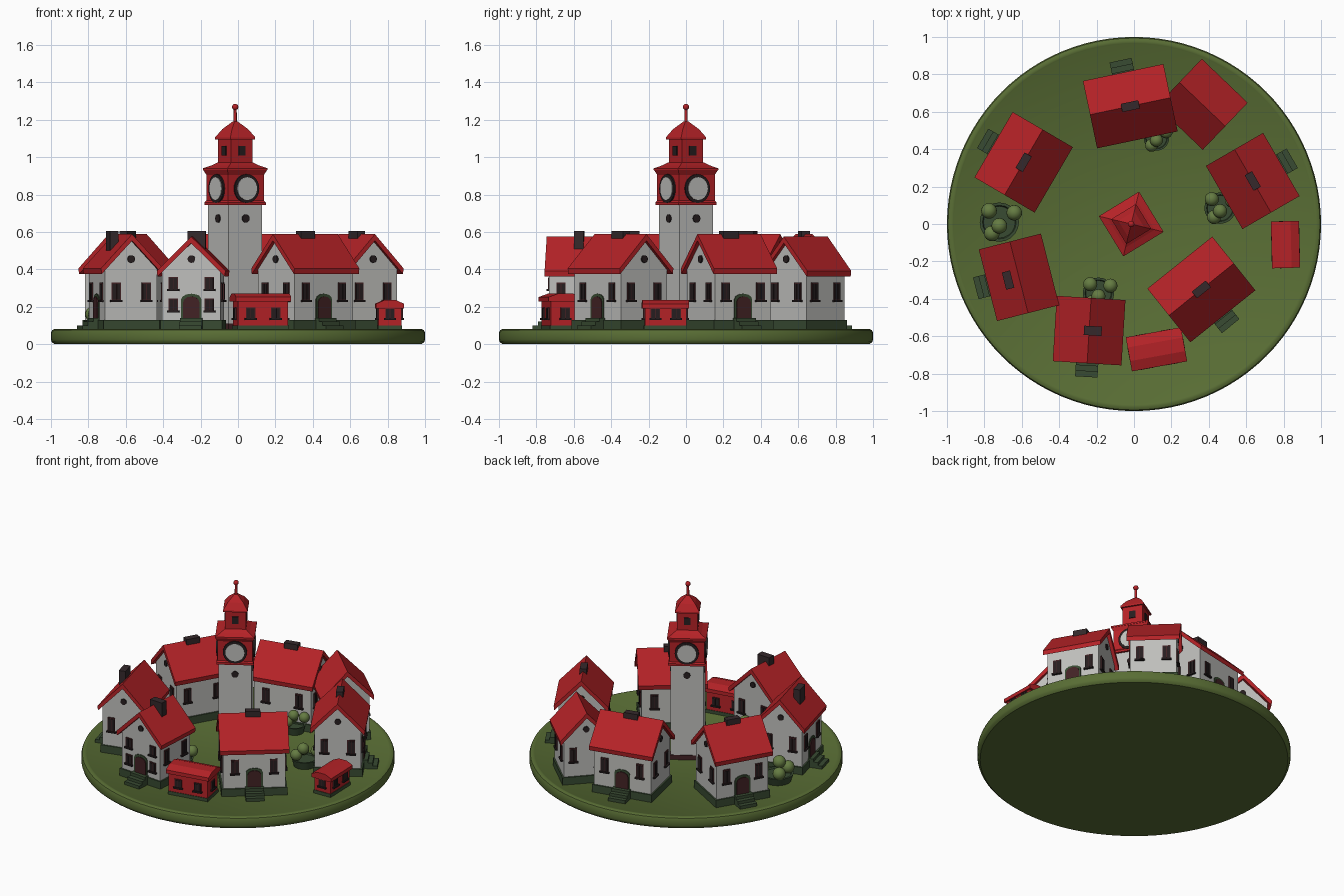
import bpy, bmesh, math
from mathutils import Matrix, Vector

if "Cube" in bpy.data.objects:
    bpy.data.objects.remove(bpy.data.objects["Cube"])

def material(name, r, g, b):
    m = bpy.data.materials.new(name)
    m.diffuse_color = (r, g, b, 1)
    m.use_nodes = True
    m.node_tree.nodes["Principled BSDF"].inputs["Base Color"].default_value = m.diffuse_color
    return m

RED = material("roof red", 0.46, 0.016, 0.02)
WALL = material("wall grey white", 0.52, 0.52, 0.50)
GRASS = material("grass green", 0.10, 0.155, 0.035)
DARKGREEN = material("plinth green", 0.04, 0.07, 0.032)
BUSH = material("bush green", 0.13, 0.20, 0.055)
DARK = material("window dark", 0.02, 0.013, 0.014)
BROWN = material("door brown", 0.055, 0.016, 0.018)
CHIM = material("chimney dark", 0.035, 0.022, 0.024)

def T(x, y, z): return Matrix.Translation((x, y, z))
def RZ(deg): return Matrix.Rotation(math.radians(deg), 4, 'Z')

def finish(name, bm, mat, M, smooth=False):
    bmesh.ops.recalc_face_normals(bm, faces=bm.faces[:])
    me = bpy.data.meshes.new(name)
    bm.to_mesh(me)
    bm.free()
    me.materials.append(mat)
    me.transform(M)
    if smooth:
        me.shade_smooth()
        me.set_sharp_from_angle(angle=math.radians(35))
    ob = bpy.data.objects.new(name, me)
    bpy.context.scene.collection.objects.link(ob)
    return ob

def box(name, size, M, mat):
    bm = bmesh.new()
    bmesh.ops.create_cube(bm, size=1)
    bmesh.ops.scale(bm, vec=size, verts=bm.verts[:])
    return finish(name, bm, mat, M)

def prism(name, pts, x0, x1, M, mat):
    """Extrude a (y, z) outline along local x."""
    bm = bmesh.new()
    f = bm.faces.new([bm.verts.new((x0, y, z)) for y, z in pts])
    r = bmesh.ops.extrude_face_region(bm, geom=[f])
    bmesh.ops.translate(bm, vec=(x1 - x0, 0, 0),
                        verts=[v for v in r["geom"] if isinstance(v, bmesh.types.BMVert)])
    return finish(name, bm, mat, M)

def lathe(name, prof, sides, M, mat, smooth=False):
    """Stack of rings (r, z). With 4 sides r is the half width of a square."""
    bm = bmesh.new()
    k, off = (math.sqrt(2), math.pi / 4) if sides == 4 else (1, 0)
    rings = []
    for r, z in prof:
        rings.append([bm.verts.new((k * r * math.cos(off + i * math.tau / sides),
                                    k * r * math.sin(off + i * math.tau / sides), z))
                      for i in range(sides)])
    for a, b in zip(rings, rings[1:]):
        for i in range(sides):
            j = (i + 1) % sides
            bm.faces.new((a[i], a[j], b[j], b[i]))
    bm.faces.new(rings[0][::-1])
    bm.faces.new(rings[-1])
    return finish(name, bm, mat, M, smooth)

def ball(name, r, M, mat):
    bm = bmesh.new()
    bmesh.ops.create_uvsphere(bm, u_segments=16, v_segments=10, radius=r)
    return finish(name, bm, mat, M, True)

# Wall frames: local -y points out of the wall, x runs along it, z is up
FACE = Matrix.Rotation(math.pi / 2, 4, 'X')

def window(F, x, z, w=0.05, h=0.085):
    box("window_frame", (w, 0.008, h), F @ T(x, -0.002, z), BROWN)
    for s in (-1, 1):
        box("window_pane", (w * 0.38, 0.006, h * 0.82), F @ T(x + s * w * 0.23, -0.006, z), DARK)
    box("window_sill", (w + 0.014, 0.018, 0.01), F @ T(x, -0.006, z - h / 2), DARK)

def disc(name, F, x, z, r, t, mat):
    lathe(name, [(r, 0), (r, t)], 28, F @ T(x, 0, z) @ FACE, mat, True)

def door(F):
    arch = lambda w, h: [(-w, 0.09), (w, 0.09)] + [
        (w * math.cos(a * math.pi / 6), h - 0.025 + 0.03 * math.sin(a * math.pi / 6)) for a in range(7)]
    turn = F @ RZ(-90)          # outline across the wall, extruded outwards
    prism("door_surround", arch(0.054, 0.265), 0, 0.005, turn, DARKGREEN)
    prism("door", arch(0.043, 0.25), 0, 0.01, turn, BROWN)
    for i in range(3):          # steps
        d, top = 0.035 + 0.03 * i, 0.14 - 0.02 * i
        box("door_step", (0.12, d, top - 0.07), F @ T(0, -d / 2, (top + 0.07) / 2), DARKGREEN)

def house(cx, cy, rot, L, W, gable_door=False, has_door=True, chimney=(0, 0), cross=False, rows=(0.28,), top=0.588):
    M = T(cx, cy, 0) @ RZ(rot)
    l, w = L / 2, W / 2
    wl, ww = l - 0.022, w - 0.024
    slope = 0.178 / w
    apex = top - 0.035
    box("house_plinth", (2 * wl + 0.02, 2 * ww + 0.02, 0.06), M @ T(0, 0, 0.1), DARKGREEN)
    ez = apex - slope * ww
    prism("house_walls", [(-ww, 0.12), (ww, 0.12), (ww, ez), (0, apex), (-ww, ez)], -wl, wl, M, WALL)
    ev = apex - slope * w
    prism("house_roof", [(-w, ev), (0, apex), (w, ev), (w + 0.004, ev + 0.03), (0, top), (-w - 0.004, ev + 0.03)],
          -l, l, M, RED)
    if chimney:
        sz = (0.05, 0.095, 0.12) if cross else (0.095, 0.045, 0.12)
        box("chimney", sz, M @ T(chimney[0], chimney[1], 0.545), CHIM)
    sides = {"eave_out": (M @ T(0, -ww, 0), wl), "eave_in": (M @ RZ(180) @ T(0, -ww, 0), wl),
             "gable_a": (M @ RZ(90) @ T(0, -wl, 0), ww), "gable_b": (M @ RZ(-90) @ T(0, -wl, 0), ww)}
    for key, (F, half) in sides.items():
        is_door = has_door and key == ("gable_a" if gable_door else "eave_out")
        if is_door:
            door(F)
        levels = (0.21, 0.325) if is_door and gable_door else rows
        for z in levels:
            for s in (-1, 1):
                window(F, s * half * (0.58 if not is_door else 0.62), z, 0.05, 0.1 if len(levels) == 1 else 0.07)
        if key.startswith("gable"):
            disc("attic_window", F, 0, 0.455, 0.02, 0.008, DARK)

# Round grassy base
lathe("base", [(0.982, 0), (0.996, 0.012), (1, 0.025), (1, 0.06), (0.994, 0.075), (0.98, 0.082),
               (0.965, 0.08), (0.962, 0.078)], 96, Matrix(), GRASS, True)

# Ring of houses: door side faces outwards
house(-0.02, 0.63, 191.9, 0.44, 0.36)
house(0.365, 0.64, 136.3, 0.34, 0.34, has_door=False, chimney=None, top=0.575)
house(0.635, 0.23, 120, 0.39, 0.345)
house(0.36, -0.35, 38.7, 0.445, 0.36)
house(-0.24, -0.57, -93.5, 0.35, 0.36, gable_door=True, cross=True, chimney=(0, 0.02), top=0.575)
house(-0.615, -0.285, 284.3, 0.395, 0.335, chimney=(0, -0.06))
house(-0.59, 0.33, 239.7, 0.405, 0.365)

# Red sheds with shallow roofs
def shed(cx, cy, rot, L, W, h):
    M = T(cx, cy, 0) @ RZ(rot)
    l, w = L / 2 - 0.014, W / 2 - 0.014
    box("shed_plinth", (2 * l + 0.008, 2 * w + 0.008, 0.025), M @ T(0, 0, 0.088), DARKGREEN)
    box("shed_walls", (2 * l, 2 * w, h - 0.11), M @ T(0, 0, (h + 0.07) / 2), RED)
    prism("shed_roof", [(-W / 2, h - 0.045), (W / 2, h - 0.045), (W / 2, h - 0.02), (W * 0.2, h),
                        (-W * 0.2, h), (-W / 2, h - 0.02)], -L / 2, L / 2, M, RED)
    for a, half, d in ((0, l, w), (180, l, w), (90, w, l), (-90, w, l)):
        F = M @ RZ(a) @ T(0, -d, 0)
        for s in ((-1, 1) if half > 0.09 else (0,)):
            window(F, s * half * 0.5, 0.165, 0.05, 0.06)

shed(0.12, -0.67, 10.3, 0.30, 0.185, 0.272)
shed(0.81, -0.11, 91.5, 0.25, 0.15, 0.236)

# Clock tower
TM = T(-0.015, 0, 0) @ RZ(31.4)
lathe("tower_plinth", [(0.11, 0.07), (0.11, 0.11)], 4, TM, BROWN)
lathe("tower_shaft", [(0.105, 0.075), (0.105, 0.75)], 4, TM, WALL)
lathe("clock_section", [(0.119, 0.743), (0.119, 0.758), (0.112, 0.768), (0.112, 0.905), (0.124, 0.93)], 4, TM, RED)
lathe("lower_roof", [(0.126, 0.93), (0.126, 0.94), (0.092, 0.956), (0.068, 0.972)], 4, TM, RED)
lathe("belfry", [(0.067, 0.96), (0.067, 1.105)], 4, TM, RED)
lathe("upper_roof", [(0.078, 1.095), (0.078, 1.106), (0.05, 1.15), (0.022, 1.178), (0.01, 1.19)], 4, TM, RED)
lathe("finial_pole", [(0.009, 1.18), (0.008, 1.265)], 12, TM, RED, True)
ball("finial_ball", 0.017, TM @ T(0, 0, 1.268), RED)
for k in range(4):
    R = TM @ RZ(90 * k)
    clock = R @ T(0, -0.112, 0)
    disc("clock_ring", clock, 0, 0.832, 0.077, 0.009, DARK)
    disc("clock_face", clock, 0, 0.832, 0.061, 0.012, WALL)
    disc("shaft_window", R @ T(0, -0.105, 0), 0, 0.672, 0.022, 0.007, DARK)
    box("belfry_window", (0.042, 0.008, 0.05), R @ T(0, -0.068, 1.035), DARK)

# Planters with round bushes
for x, y, s in ((-0.72, 0.01, 1.0), (0.12, 0.46, 0.65), (0.46, 0.085, 0.8), (-0.19, -0.37, 0.8)):
    lathe("planter", [(0.085 * s, 0.07), (0.105 * s, 0.13), (0.09 * s, 0.13), (0.085 * s, 0.12)], 20,
          T(x, y, 0), DARKGREEN, True)
    for dx, dy, z in ((0.08, 0.05, 0.18), (-0.055, 0.06, 0.16), (0.0, -0.02, 0.2), (-0.04, -0.06, 0.16)):
        ball("bush", 0.042 * (0.5 + s / 2), T(x + dx * s, y + dy * s, z), BUSH)
